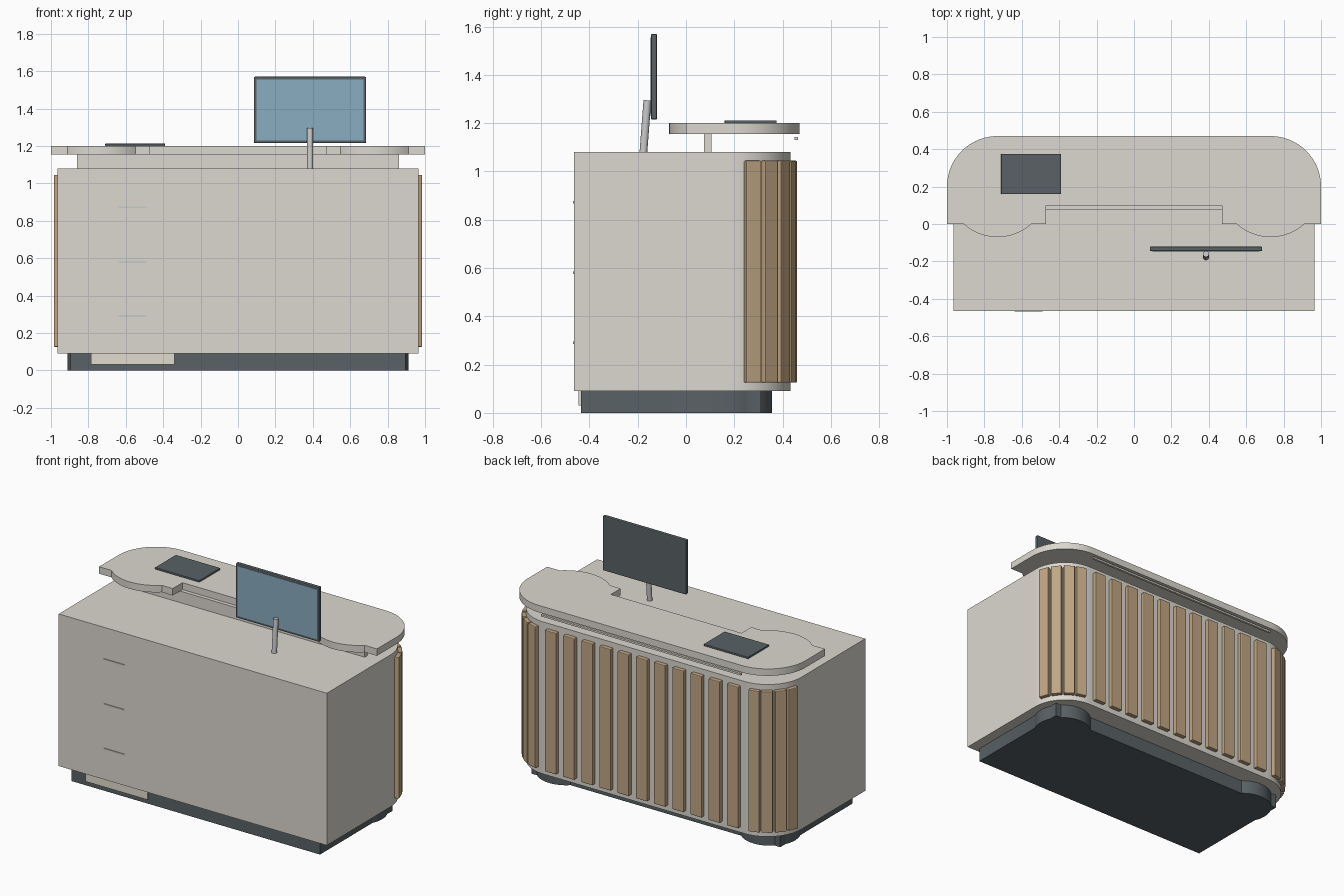
import bpy, bmesh
from math import radians, cos, sin, sqrt
from mathutils import Vector

if "Cube" in bpy.data.objects:
    bpy.data.objects.remove(bpy.data.objects["Cube"])


def material(name, rgb):
    m = bpy.data.materials.new(name)
    m.diffuse_color = (*rgb, 1)
    m.use_nodes = True
    m.node_tree.nodes["Principled BSDF"].inputs["Base Color"].default_value = m.diffuse_color
    return m


WHITE = material("warm_white", (0.72, 0.69, 0.63))
WOOD = material("wood", (0.53, 0.38, 0.23))
DARK = material("dark_grey", (0.10, 0.12, 0.13))
CREAM = material("cream", (0.75, 0.72, 0.62))
METAL = material("metal", (0.55, 0.55, 0.54))
GLASS = material("screen_blue", (0.25, 0.42, 0.53))


def finish(name, bm, mat, bevel=0, smooth=False):
    bmesh.ops.recalc_face_normals(bm, faces=bm.faces)
    me = bpy.data.meshes.new(name)
    bm.to_mesh(me)
    bm.free()
    ob = bpy.data.objects.new(name, me)
    bpy.context.collection.objects.link(ob)
    me.materials.append(mat)
    if bevel:
        mod = ob.modifiers.new("bevel", 'BEVEL')
        mod.width, mod.segments = bevel, 2
        mod.limit_method = 'ANGLE'
        mod.angle_limit = radians(40)
    if smooth:
        bpy.ops.object.select_all(action='DESELECT')
        ob.select_set(True)
        bpy.context.view_layer.objects.active = ob
        bpy.ops.object.shade_smooth_by_angle(angle=radians(30))
    return ob


def box(name, x, y, z, mat, bevel=0):
    bm = bmesh.new()
    bmesh.ops.create_cube(bm, size=1)
    for v in bm.verts:
        v.co = [(r[0] + r[1]) / 2 + c * (r[1] - r[0]) for r, c in zip((x, y, z), v.co)]
    return finish(name, bm, mat, bevel)


def arc(cx, cy, r, a0, a1, n=16):
    return [(cx + r * cos(radians(a0 + (a1 - a0) * i / n)),
             cy + r * sin(radians(a0 + (a1 - a0) * i / n))) for i in range(n + 1)]


def mirrored_prism(name, half, z0, z1, mat):
    """Extrude an outline whose right half runs from front to back."""
    pts = half + [(-x, y) for x, y in reversed(half)]
    bm = bmesh.new()
    face = bm.faces.new([bm.verts.new((x, y, z0)) for x, y in pts])
    geo = bmesh.ops.extrude_face_region(bm, geom=[face])["geom"]
    bmesh.ops.translate(bm, vec=(0, 0, z1 - z0),
                        verts=[g for g in geo if isinstance(g, bmesh.types.BMVert)])
    return finish(name, bm, mat, smooth=True)


# Plinth with round feet swelling out of its back corners
mirrored_prism("plinth",
               [(0.895, -0.435)] + arc(0.735, 0.18, 0.177, -25, 25) +
               [(0.895, 0.31)] + arc(0.735, 0.18, 0.177, 47, 133),
               0, 0.09, DARK)

# Main body with rounded back corners
mirrored_prism("desk_body", [(0.965, -0.465)] + arc(0.722, 0.19, 0.243, 0, 90, 24),
               0.09, 1.08, WHITE)

# Raised counter: middle slab, wings and round ends in one outline
R, CX, CY = 0.27, 0.73, 0.2
d = sqrt(R * R - CY * CY)
mirrored_prism("counter_top",
               [(0.47, 0.1), (0.47, 0), (CX - d, 0)] + arc(CX, CY, R, -132.2, -47.8)[1:-1] +
               [(CX + d, 0), (1, 0)] + arc(CX, CY, R, 0, 90, 24),
               1.155, 1.2, WHITE)

# Counter support and light strip under its back edge
box("counter_riser", (-0.86, 0.86), (0.075, 0.105), (1.08, 1.155), WHITE)
box("light_strip", (-0.72, 0.72), (0.45, 0.465), (1.13, 1.142), CREAM)

# Flat slats across the back
for i in range(11):
    x = (i - 5) * 0.131
    box(f"back_slat_{i}", (x - 0.041, x + 0.041), (0.42, 0.46), (0.125, 1.045), WOOD, 0.005)

# Slats wrapped around both corners
for side in (-1, 1):
    for i, a in enumerate((20, 38, 56, 73)):
        ob = box(f"corner_slat_{side}_{i}", (-0.02, 0.02), (-0.034, 0.034),
                 (0.125, 1.045), WOOD, 0.005)
        ob.location = (side * (0.722 + 0.248 * cos(radians(a))),
                       0.19 + 0.248 * sin(radians(a)), 0)
        ob.rotation_euler.z = radians(a if side > 0 else 180 - a)

# Drawer unit bottom and handles
box("drawer_unit", (-0.785, -0.34), (-0.445, -0.3), (0.03, 0.09), CREAM)
for i, z in enumerate((0.29, 0.58, 0.872)):
    box(f"drawer_handle_{i}", (-0.64, -0.49), (-0.469, -0.46), (z - 0.005, z + 0.005), METAL)

# Monitor, screen and leaning stand
box("monitor", (0.085, 0.685), (-0.145, -0.12), (1.215, 1.57), DARK, 0.006)
box("monitor_screen", (0.1, 0.67), (-0.147, -0.14), (1.23, 1.555), GLASS)
a, b = Vector((0.385, -0.178, 1.06)), Vector((0.385, -0.16, 1.295))
bm = bmesh.new()
bmesh.ops.create_cone(bm, cap_ends=True, segments=20, radius1=0.016, radius2=0.016,
                      depth=(b - a).length)
stand = finish("monitor_stand", bm, METAL, smooth=True)
stand.location = (a + b) / 2
stand.rotation_euler = (b - a).to_track_quat('Z', 'Y').to_euler()

# Tablet lying on the counter
box("tablet", (-0.71, -0.39), (0.16, 0.375), (1.2, 1.212), DARK, 0.002)
